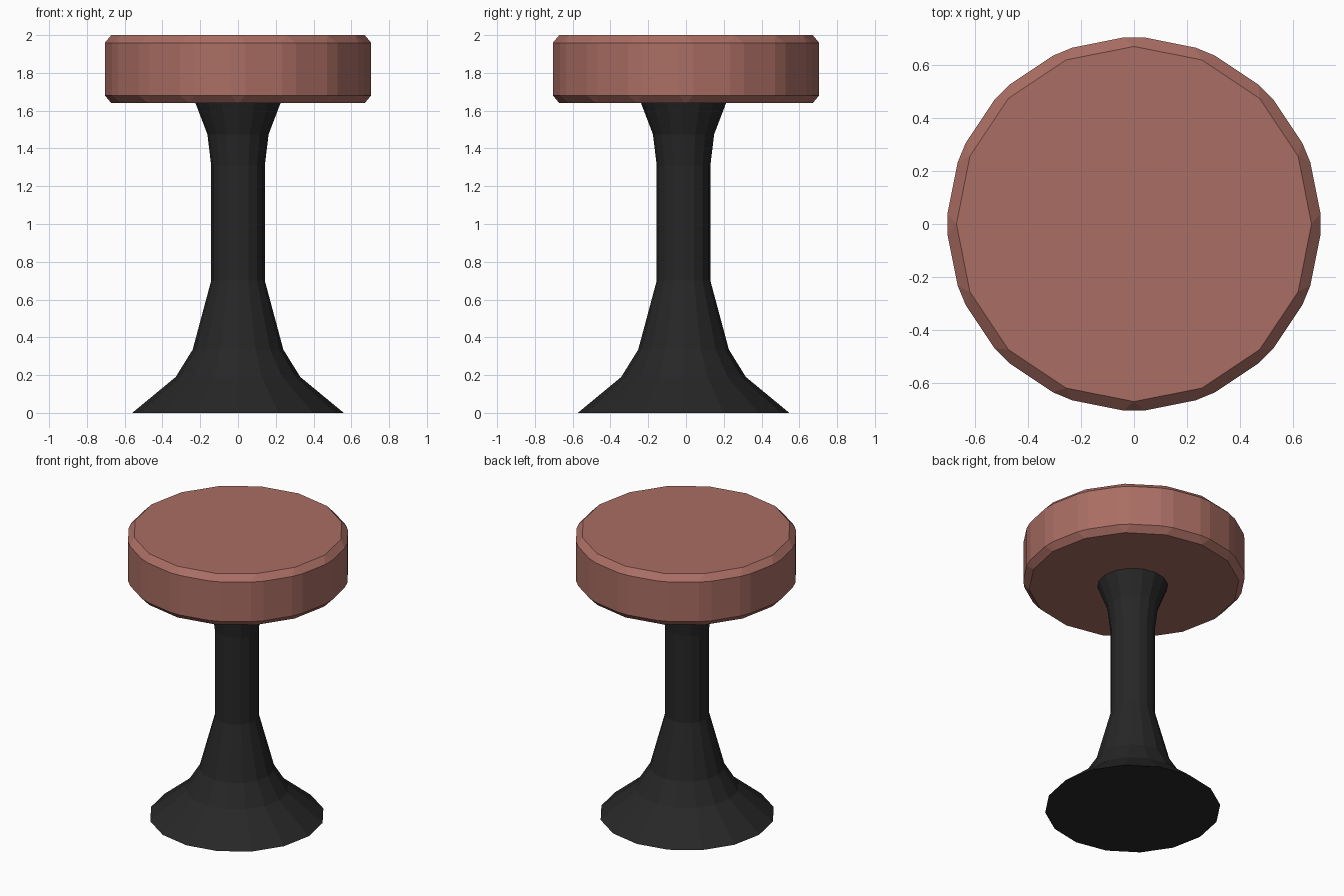
import bpy, bmesh, math

if "Cube" in bpy.data.objects:
    bpy.data.objects.remove(bpy.data.objects["Cube"])

SIDES = 16


def material(name, rgb):
    m = bpy.data.materials.new(name)
    m.diffuse_color = (*rgb, 1)
    m.use_nodes = True
    m.node_tree.nodes["Principled BSDF"].inputs["Base Color"].default_value = m.diffuse_color
    return m


def lathe(name, profile, mat, y=0.0):
    """Closed faceted solid of revolution from (radius, z) pairs, bottom to top."""
    bm = bmesh.new()
    rings = []
    for r, z in profile:
        angles = [2 * math.pi * i / SIDES for i in range(SIDES)]
        rings.append([bm.verts.new((r * math.cos(a), r * math.sin(a), z)) for a in angles])
    for lo, hi in zip(rings, rings[1:]):
        for i in range(SIDES):
            j = (i + 1) % SIDES
            bm.faces.new((lo[i], lo[j], hi[j], hi[i]))
    bm.faces.new(rings[0][::-1])
    bm.faces.new(rings[-1])
    mesh = bpy.data.meshes.new(name)
    bm.to_mesh(mesh)
    bm.free()
    mesh.materials.append(mat)
    obj = bpy.data.objects.new(name, mesh)
    obj.location.y = y
    bpy.context.collection.objects.link(obj)
    return obj


# Flared pedestal, set very slightly forward of the seat centre
lathe("pedestal",
      [(0.56, 0), (0.33, 0.19), (0.24, 0.335), (0.142, 0.70),
       (0.142, 1.31), (0.162, 1.475), (0.227, 1.645)],
      material("black_metal", (0.02, 0.02, 0.02)), y=-0.013)

# Round cushion with every edge chamfered
seat = lathe("seat", [(0.713, 1.64), (0.713, 2.0)],
             material("red_leather", (0.40, 0.155, 0.125)))
bevel = seat.modifiers.new("chamfer", 'BEVEL')
bevel.width = 0.041
bevel.segments = 1
bevel.limit_method = 'NONE'
